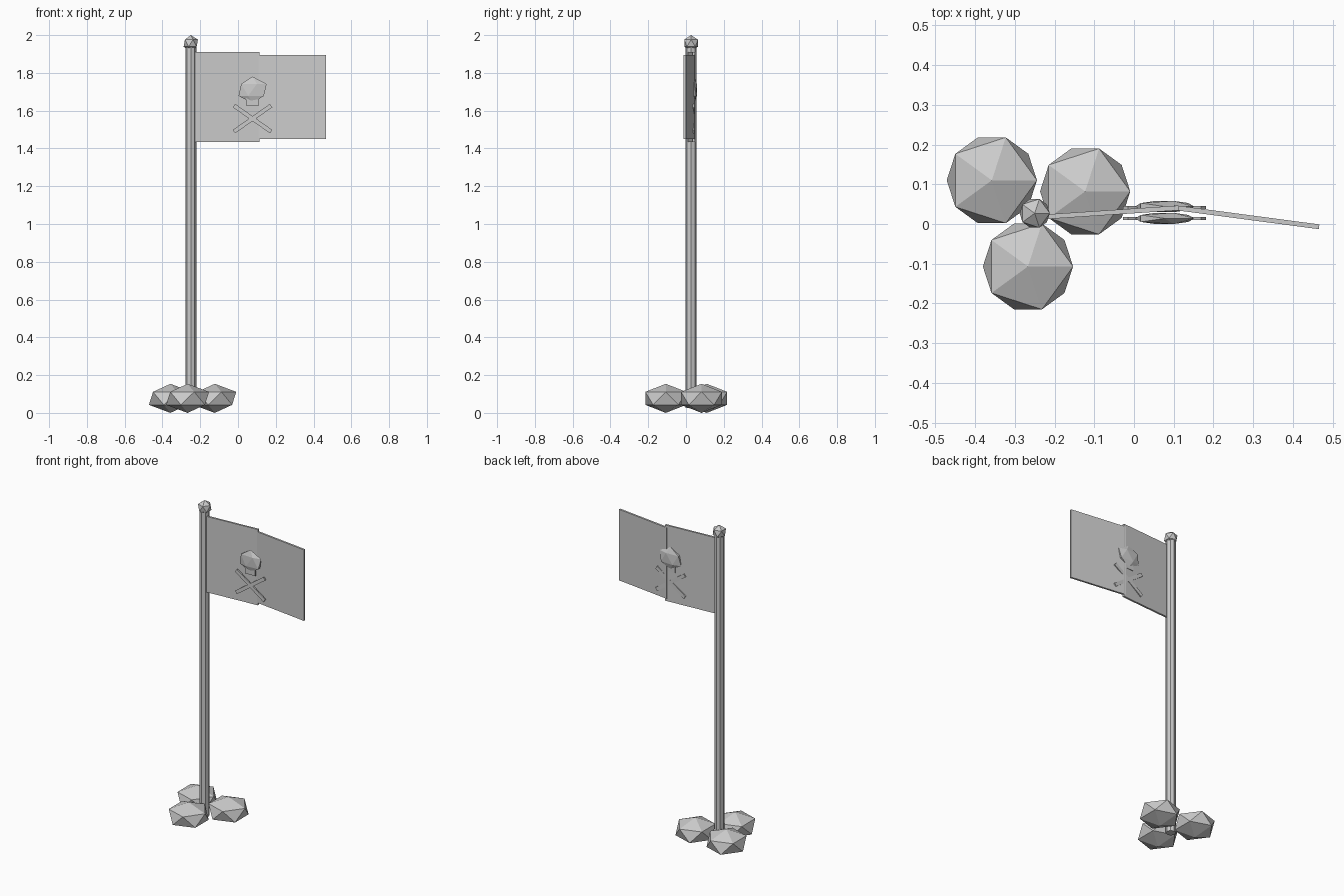
import bpy
import math

cube = bpy.data.objects.get("Cube")
if cube:
    bpy.data.objects.remove(cube, do_unlink=True)

grey = bpy.data.materials.new("plain grey")
grey.use_nodes = True
COLOUR = (0.6, 0.6, 0.6, 1)
grey.diffuse_color = COLOUR
grey.node_tree.nodes["Principled BSDF"].inputs["Base Color"].default_value = COLOUR


def finish(name):
    ob = bpy.context.object
    ob.name = name
    ob.data.materials.append(grey)
    return ob


def lump(name, location, radius, scale=(1, 1, 1)):
    """Twenty-sided ball, optionally squashed."""
    bpy.ops.mesh.primitive_ico_sphere_add(subdivisions=1, radius=radius, location=location)
    ob = finish(name)
    ob.scale = scale
    return ob


def box(name, location, size, rotation=(0, 0, 0)):
    bpy.ops.mesh.primitive_cube_add(size=1, location=location, rotation=rotation)
    ob = finish(name)
    ob.scale = size
    return ob


def flag_panel(name, start, end, bottom, top):
    """Thin upright panel running between two plan points."""
    dx, dy = end[0] - start[0], end[1] - start[1]
    centre = ((start[0] + end[0]) / 2, (start[1] + end[1]) / 2, (bottom + top) / 2)
    box(name, centre, (math.hypot(dx, dy), 0.012, top - bottom), (0, 0, math.atan2(dy, dx)))


# Pole and finial
POLE_X, POLE_Y = -0.25, 0.027
bpy.ops.mesh.primitive_cylinder_add(vertices=8, radius=0.029, depth=1.92,
                                    location=(POLE_X, POLE_Y, 0.985))
finish("pole")
lump("finial", (POLE_X, POLE_Y, 1.9575), 0.0425)

# Squashed stones around the foot
for i, (x, y) in enumerate([(-0.358, 0.11), (-0.123, 0.082), (-0.267, -0.107)]):
    lump(f"base_stone_{i + 1}", (x, y, 0.077), 0.127, (1, 1, 0.606))

# Flag in two bent panels
flag_panel("flag_inner_panel", (-0.24, 0.017), (0.113, 0.0405), 1.435, 1.91)
flag_panel("flag_outer_panel", (0.10, 0.0415), (0.466, -0.007), 1.45, 1.895)

# Skull and crossed bones on both sides of the flag
EMBLEM_X = 0.077
for side, skull_y, bone_y in (("front", 0.014, 0.014), ("back", 0.044, 0.0415)):
    lump(f"skull_{side}", (EMBLEM_X, skull_y, 1.71), 0.083, (1, 0.2, 0.85))
    box(f"jaw_{side}", (EMBLEM_X, bone_y, 1.65), (0.07, 0.01, 0.046))
    for tag, sign in (("rising", -1), ("falling", 1)):
        box(f"bone_{side}_{tag}", (EMBLEM_X, bone_y, 1.558), (0.24, 0.008, 0.022),
            (0, sign * math.radians(35), 0))
